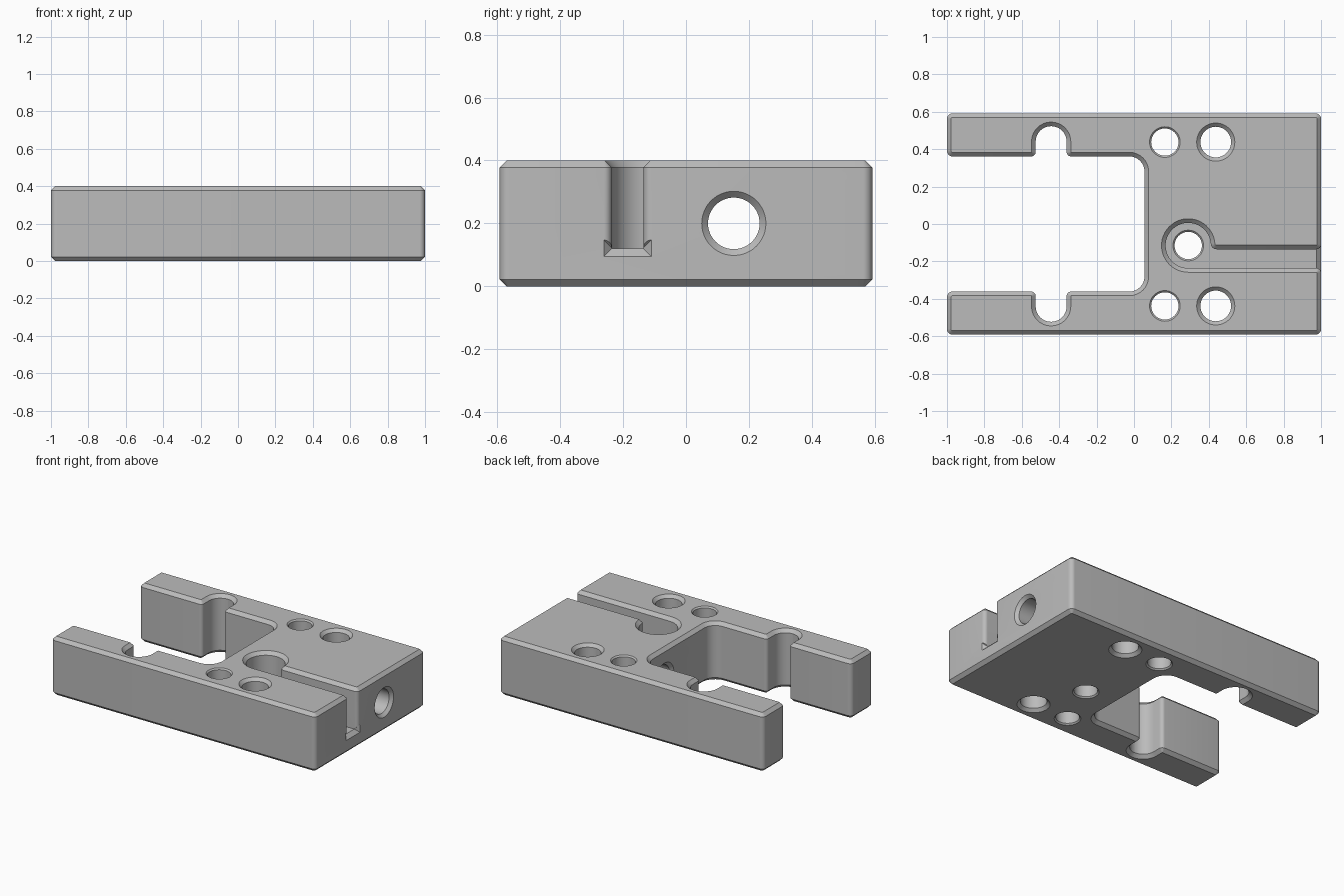
import bpy, bmesh
from math import sin, cos, pi, radians, sqrt, atan2, tan
from mathutils import Vector

cube = bpy.data.objects.get("Cube")
if cube:
    bpy.data.objects.remove(cube, do_unlink=True)

HEIGHT = 0.4
CHAMFER = 0.022

grey = bpy.data.materials.new("plain grey")
grey.use_nodes = True
colour = (0.5, 0.5, 0.5, 1)
grey.diffuse_color = colour
grey.node_tree.nodes["Principled BSDF"].inputs["Base Color"].default_value = colour


def arc(cx, cy, r, start, end, steps=8):
    """Points on an arc, angles in radians."""
    angles = [start + (end - start) * i / steps for i in range(steps + 1)]
    return [Vector((cx + r * cos(a), cy + r * sin(a))) for a in angles]


def dedupe(points):
    return [p for i, p in enumerate(points) if (p - points[i - 1]).length > 1e-4]


def rounded(corners):
    """Closed outline from (x, y, radius) corners."""
    pts = [Vector(c[:2]) for c in corners]
    out = []
    for i, (x, y, r) in enumerate(corners):
        p = pts[i]
        a = (pts[i - 1] - p).normalized()
        b = (pts[(i + 1) % len(pts)] - p).normalized()
        half = a.angle(b) / 2
        centre = p + (a + b).normalized() * (r / sin(half))
        s = p + a * (r / tan(half)) - centre
        e = p + b * (r / tan(half)) - centre
        start = atan2(s.y, s.x)
        turn = (atan2(e.y, e.x) - start + pi) % (2 * pi) - pi
        out += arc(centre.x, centre.y, r, start, start + turn)
    return dedupe(out)


def offset(points, d):
    """Grow a counter-clockwise outline by d with mitred corners."""
    out = []
    for i, p in enumerate(points):
        e1 = (p - points[i - 1]).normalized()
        e2 = (points[(i + 1) % len(points)] - p).normalized()
        n1, n2 = Vector((e1.y, -e1.x)), Vector((e2.y, -e2.x))
        out.append(p + (n1 + n2) * (d / (1 + n1.dot(n2))))
    return out


def loft(name, outline, layers, along_x=False):
    """Solid through (level, growth) layers of one outline."""
    bm = bmesh.new()
    rings = []
    for level, grow in layers:
        ring = [(level, p.x, p.y) if along_x else (p.x, p.y, level)
                for p in offset(outline, grow)]
        rings.append([bm.verts.new(v) for v in ring])
    n = len(outline)
    for lo, hi in zip(rings, rings[1:]):
        for i in range(n):
            j = (i + 1) % n
            bm.faces.new((lo[i], lo[j], hi[j], hi[i]))
    bm.faces.new(rings[0][::-1])
    bm.faces.new(rings[-1])
    mesh = bpy.data.meshes.new(name)
    bm.to_mesh(mesh)
    bm.free()
    mesh.materials.append(grey)
    obj = bpy.data.objects.new(name, mesh)
    bpy.context.collection.objects.link(obj)
    return obj


def circle(cx, cy, r):
    return dedupe(arc(cx, cy, r, 0, 2 * pi, 48))


def hole_layers(low, high, c):
    """Straight bore with a countersink at both ends."""
    return [(low - 0.05, c), (low, c), (low + c, 0),
            (high - c, 0), (high, c), (high + 0.05, c)]


# Forked block: one half outline, mirrored across y
half = [(1, 0.592, 0.03), (-1, 0.592, 0.03), (-1, 0.361, 0.03),
        (-0.526, 0.361, 0.024), (-0.526, 0.523, 0.0829),
        (-0.36, 0.523, 0.0829), (-0.36, 0.361, 0.024), (0.056, 0.361, 0.08)]
outline = rounded(half + [(x, -y, r) for x, y, r in reversed(half)])
block = loft("fork_block", outline,
             [(0, -CHAMFER), (CHAMFER, 0), (HEIGHT - CHAMFER, 0), (HEIGHT, -CHAMFER)])

cutters = []

# Vertical holes in mirrored pairs
for y in (-0.438, 0.438):
    cutters.append(loft("small_hole", circle(0.165, y, 0.073), hole_layers(0, HEIGHT, 0.009)))
    cutters.append(loft("large_hole", circle(0.437, y, 0.082), hole_layers(0, HEIGHT, 0.02)))

# Keyhole pocket open to the +x end
FLOOR, PX, PY, PR = 0.12, 0.29, -0.115, 0.121
wall, low_wall, flare, fillet = -0.135, PY - PR, 0.025, 0.03
fy = wall + fillet
fx = PX + sqrt((PR + fillet) ** 2 - (fy - PY) ** 2)
join = atan2(fy - PY, fx - PX)
end = 1 - flare
pocket = [Vector((1.1, low_wall - flare)), Vector((1.1, wall + flare))]
pocket += arc(end, wall + flare, flare, 0, -pi / 2)
pocket += arc(fx, fy, fillet, 1.5 * pi, pi + join)
pocket += arc(PX, PY, PR, join, 1.5 * pi, 36)
pocket += arc(end, low_wall - flare, flare, pi / 2, 0)
cutters.append(loft("keyhole_pocket", dedupe(pocket),
                    [(FLOOR, 0), (HEIGHT - CHAMFER, 0), (HEIGHT, CHAMFER),
                     (HEIGHT + 0.05, CHAMFER)]))

# Bevelled lip where the pocket floor meets the end face
lip = [Vector(p) for p in ((low_wall, FLOOR), (wall, FLOOR),
                           (wall, FLOOR + 0.002), (low_wall, FLOOR + 0.002))]
cutters.append(loft("pocket_lip", lip,
                    [(end - 0.0005, -0.0005), (1, flare), (1.05, flare)], True))

# Hole through the pocket floor
cutters.append(loft("pocket_hole", circle(PX, PY, 0.073), hole_layers(0, FLOOR, 0.009)))

# Lengthwise hole from the end face into the fork opening
cutters.append(loft("end_hole", circle(0.152, 0.2, 0.082),
                    hole_layers(0.056, 1, 0.02), True))

# Cut everything out of the block
bpy.ops.object.select_all(action="DESELECT")
bpy.context.view_layer.objects.active = block
block.select_set(True)
for cutter in cutters:
    cutter.hide_render = True
    mod = block.modifiers.new(cutter.name, "BOOLEAN")
    mod.operation = "DIFFERENCE"
    mod.solver = "EXACT"
    mod.object = cutter
    bpy.ops.object.modifier_apply(modifier=mod.name)
    bpy.data.objects.remove(cutter, do_unlink=True)

bpy.ops.object.shade_smooth_by_angle(angle=radians(30))
